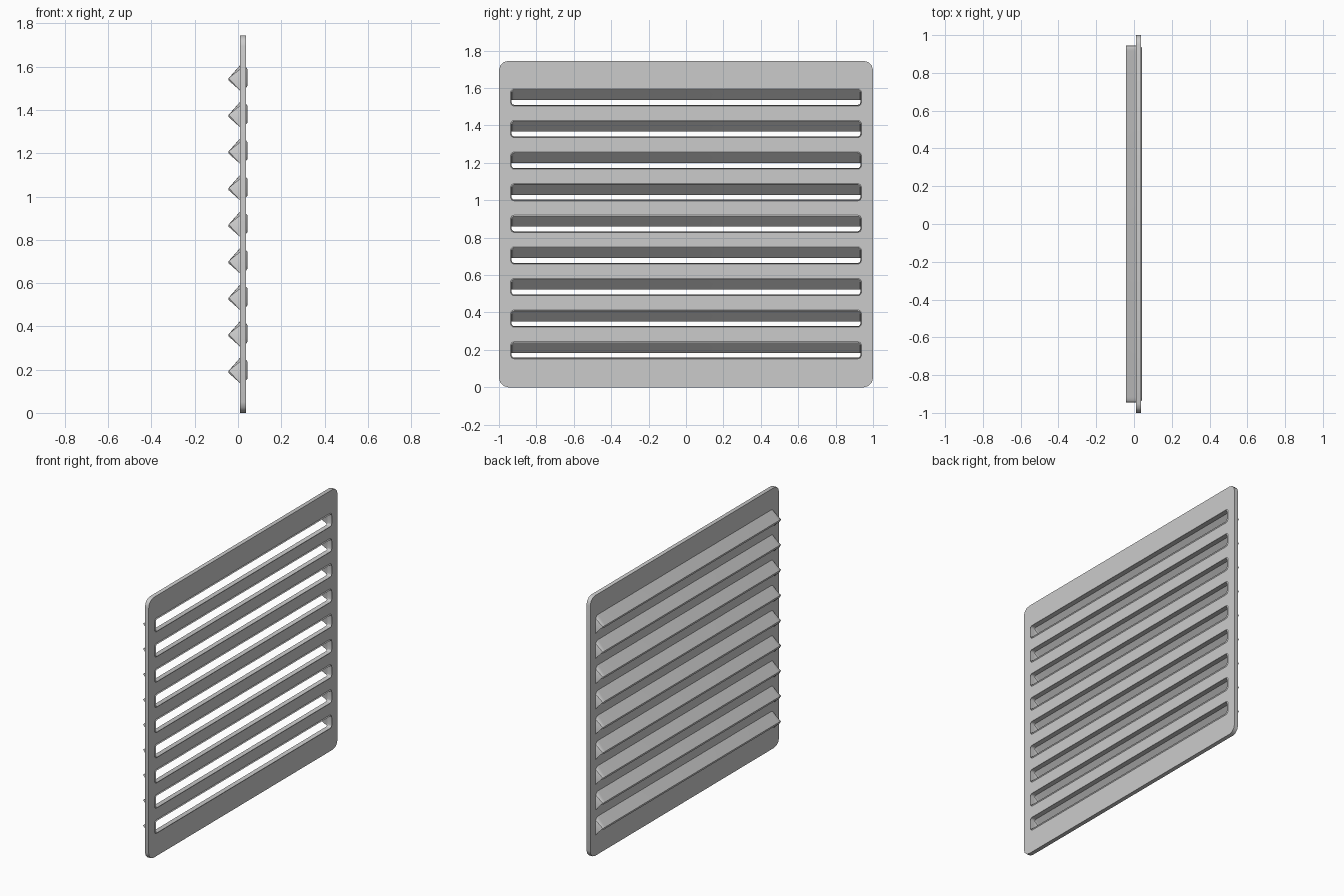
import bpy, bmesh
from math import sin, cos, pi

if "Cube" in bpy.data.objects:
    bpy.data.objects.remove(bpy.data.objects["Cube"])

BACK, FACE = 0.010, 0.038      # plate faces along x
TIP = -0.043                   # front edge of the louvre hoods
COUNT, FIRST, STEP = 9, 0.195, 0.169


def rounded_rect(w, z0, z1, r, n=4):
    """Closed (y, z) outline with rounded corners."""
    pts = []
    for k, (cy, cz) in enumerate([(w - r, z1 - r), (r - w, z1 - r),
                                  (r - w, z0 + r), (w - r, z0 + r)]):
        for i in range(n + 1):
            a = (k + i / n) * pi / 2
            pts.append((cy + r * cos(a), cz + r * sin(a)))
    return pts


def finish(mesh_or_bm, name):
    me = bpy.data.meshes.new(name)
    bmesh.ops.remove_doubles(mesh_or_bm, verts=mesh_or_bm.verts, dist=1e-5)
    bmesh.ops.recalc_face_normals(mesh_or_bm, faces=mesh_or_bm.faces)
    mesh_or_bm.to_mesh(me)
    mesh_or_bm.free()
    return me


def loft(bm, rows, closed):
    """Bridge consecutive rows of points with quads."""
    vs = [[bm.verts.new(p) for p in row] for row in rows]
    n = len(rows[0])
    for a, b in zip(vs, vs[1:]):
        for i in range(n if closed else n - 1):
            j = (i + 1) % n
            quad = [a[i], a[j], b[j], b[i]]
            if len({tuple(v.co) for v in quad}) == 4:
                bm.faces.new(quad)
            else:  # wall end narrows to a point
                tri = []
                for v in quad:
                    if all((v.co - t.co).length > 1e-6 for t in tri):
                        tri.append(v)
                bm.faces.new(tri)


def hood_paths(w, zb, zt, r, tip_z, n=4):
    """Arched path on the plate and the matching path along the free lip."""
    half = [(-w, zt - r)] + [(-w + r - r * cos(i / n * pi / 2),
                              zt - r + r * sin(i / n * pi / 2)) for i in range(1, n + 1)]
    arch = half + [(-y, z) for y, z in reversed(half)]
    base = [(BACK, -w, zb)] + [(BACK, y, z) for y, z in arch] + [(BACK, w, zb)]
    lip = [base[0]] + [(TIP, y, tip_z) for y, z in arch] + [base[-1]]
    return base, lip


def add(me, name, z=0):
    ob = bpy.data.objects.new(name, me)
    ob.location.z = z
    bpy.context.collection.objects.link(ob)
    return ob


# Plate: rounded outline with slots, filled and extruded
cu = bpy.data.curves.new("plate", 'CURVE')
cu.dimensions = '2D'
cu.fill_mode = 'BOTH'
cu.extrude = (FACE - BACK) / 2
outlines = [rounded_rect(1, 0, 1.745, 0.05, 3)]
for k in range(COUNT):
    z = FIRST + k * STEP
    outlines.append(rounded_rect(0.932, z - 0.037, z + 0.043, 0.014))
for pts in outlines:
    sp = cu.splines.new('POLY')
    sp.points.add(len(pts) - 1)
    for p, (y, z) in zip(sp.points, pts):
        p.co = (y, z, 0, 1)
    sp.use_cyclic_u = True
plate = add(cu, "plate")
plate.rotation_euler = (pi / 2, 0, pi / 2)
plate.location.x = (FACE + BACK) / 2
bpy.context.view_layer.objects.active = plate
plate.select_set(True)
bpy.ops.object.convert(target='MESH')

# Louvre hood: outer skin, lip rim, inner skin
bm = bmesh.new()
base_out, lip_out = hood_paths(0.945, -0.058, 0.060, 0.030, 0.0)
base_in, lip_in = hood_paths(0.932, -0.037, 0.043, 0.014, -0.011)
loft(bm, [base_out, lip_out, lip_in, base_in], False)
hood = finish(bm, "louvre_hood")

# Slot bead: slightly raised edge around each opening
bm = bmesh.new()
inner = rounded_rect(0.932, -0.037, 0.043, 0.014)
outer = rounded_rect(0.938, -0.043, 0.049, 0.020)
loft(bm, [[(FACE, y, z) for y, z in outer],
          [(FACE + 0.005, y, z) for y, z in inner],
          [(FACE, y, z) for y, z in inner]], True)
bead = finish(bm, "slot_bead")

for k in range(COUNT):
    z = FIRST + k * STEP
    for me, name in ((hood, "louvre_hood"), (bead, "slot_bead")):
        ob = add(me, f"{name}_{k + 1}", z)
        if k == 0:
            bpy.ops.object.select_all(action='DESELECT')
            ob.select_set(True)
            bpy.context.view_layer.objects.active = ob
            bpy.ops.object.shade_smooth_by_angle()
